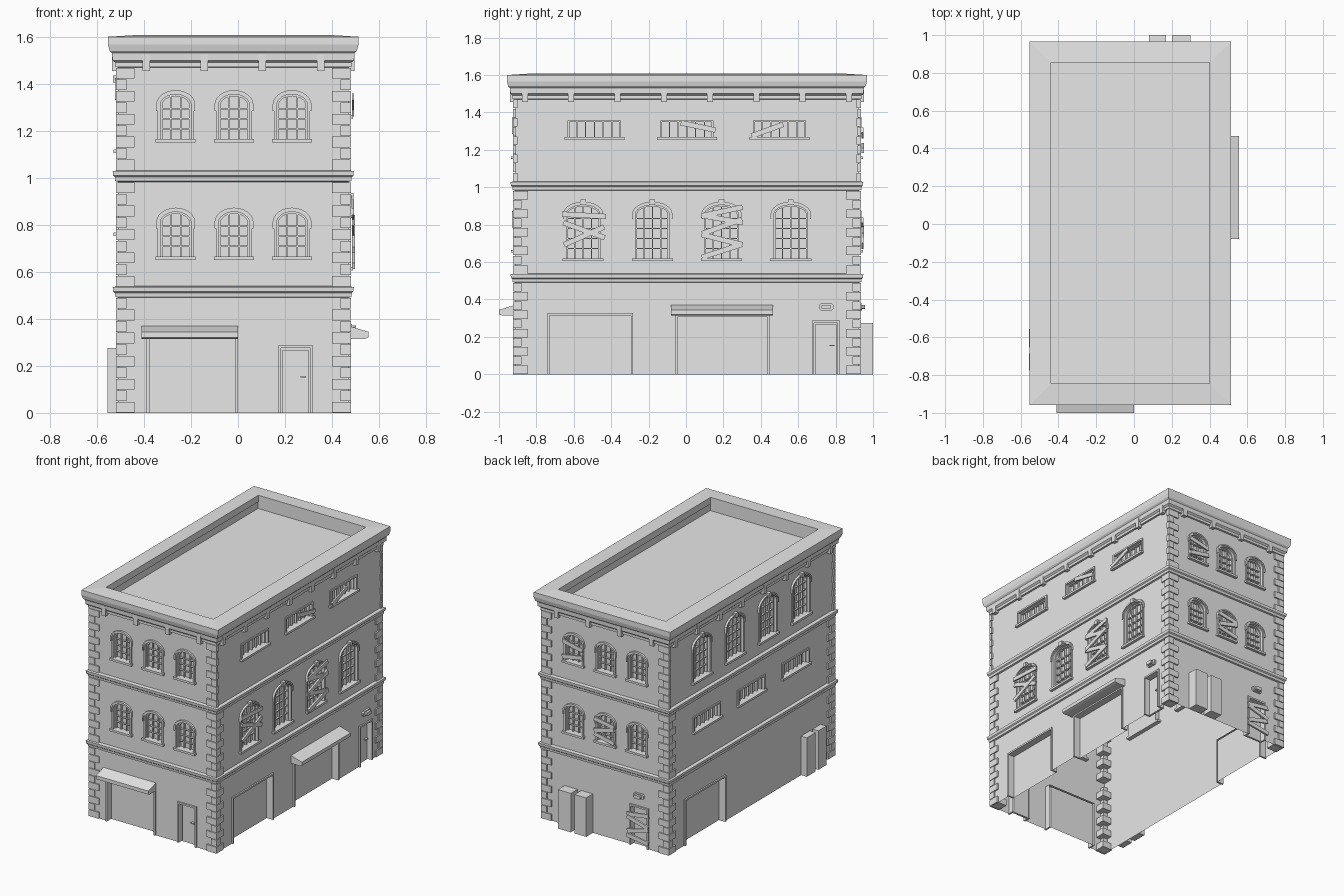
import bpy, bmesh, math
from mathutils import Matrix, Vector

if "Cube" in bpy.data.objects:
    bpy.data.objects.remove(bpy.data.objects["Cube"])

GREY = (0.8, 0.8, 0.8, 1)
stone = bpy.data.materials.new("plain_grey")
stone.use_nodes = True
stone.diffuse_color = GREY
stone.node_tree.nodes["Principled BSDF"].inputs["Base Color"].default_value = GREY

HX, HY, WALL_TOP = 0.49, 0.92, 1.5
CENTRE = Matrix.Translation((-0.02, 0.005, 0))


def side(angle, distance):
    """Frame of one facade: x along the wall, -y outward, z up."""
    return CENTRE @ Matrix.Rotation(math.radians(angle), 4, "Z") @ Matrix.Translation((0, -distance, 0))


def finish(bm, name, frame, recalc=True):
    if recalc:
        bmesh.ops.recalc_face_normals(bm, faces=bm.faces)
    mesh = bpy.data.meshes.new(name)
    bm.to_mesh(mesh)
    bm.free()
    mesh.materials.append(stone)
    obj = bpy.data.objects.new(name, mesh)
    obj.matrix_world = frame
    bpy.context.collection.objects.link(obj)


def add_box(bm, x0, x1, y0, y1, z0, z1, tilt=0):
    mid = Vector((x0 + x1, y0 + y1, z0 + z1)) / 2
    size = Matrix.Diagonal((x1 - x0, y1 - y0, z1 - z0, 1))
    turn = Matrix.Rotation(math.radians(tilt), 4, "Y")
    bmesh.ops.create_cube(bm, size=1, matrix=Matrix.Translation(mid) @ turn @ size)


def boxes(name, frame, items):
    bm = bmesh.new()
    for item in items:
        add_box(bm, *item)
    finish(bm, name, frame)


def prism(name, frame, outline, axis, lo, hi):
    """Extrude an outline along x (axis 0) or y (axis 1)."""
    bm = bmesh.new()
    ends = [[bm.verts.new((d, a, b) if axis == 0 else (a, d, b)) for a, b in outline] for d in (lo, hi)]
    for end in ends:
        bm.faces.new(end)
    for i in range(len(outline)):
        j = (i + 1) % len(outline)
        bm.faces.new((ends[0][i], ends[0][j], ends[1][j], ends[1][i]))
    finish(bm, name, frame)


def opening(u, z0, w, spring, rise, grow=0.0):
    """Path from bottom right, over the head, to bottom left."""
    h, top = w / 2 + grow, z0 + spring
    if rise == 0:
        head = [(u + h, top + grow), (u - h, top + grow)]
    else:
        arc = [math.pi * i / 12 for i in range(13)]
        head = [(u + h * math.cos(a), top + (rise + grow) * math.sin(a)) for a in arc]
    return [(u + h, z0)] + head + [(u - h, z0)]


def surround(bm, inner, outer, front, back=0.0):
    """Raised moulding between two matching paths."""
    loops = [[bm.verts.new((x, y, z)) for x, z in path]
             for path, y in ((inner, back), (inner, front), (outer, front), (outer, back))]
    for a, b in zip(loops, loops[1:]):
        for i in range(len(inner) - 1):
            bm.faces.new((a[i], a[i + 1], b[i + 1], b[i]))
    for i in (0, -1):
        bm.faces.new([loop[i] for loop in loops])


def sweep(name, profile, fill=False):
    """Carry an (offset, height) profile round the building."""
    bm = bmesh.new()
    rings = [[bm.verts.new((sx * (HX + d), sy * (HY + d), z))
              for sx, sy in ((-1, -1), (1, -1), (1, 1), (-1, 1))] for d, z in profile]
    for a, b in zip(rings, rings[1:]):
        for i in range(4):
            j = (i + 1) % 4
            bm.faces.new((a[i], a[j], b[j], b[i]))
    if fill:
        bm.faces.new(rings[-1])
    finish(bm, name, CENTRE, recalc=False)


def wall(name, frame, half, doors, windows):
    """Flat wall with recessed pockets for doors and windows."""
    bm = bmesh.new()
    edges, pockets = [], []

    def make(path):
        return [bm.verts.new((x, 0, z)) for x, z in path]

    rim = make([(half, 0), (half, WALL_TOP), (-half, WALL_TOP), (-half, 0)])
    for path in doors:
        verts = make(path)[::-1]
        rim += verts
        pockets.append((verts, 0.04, False))
    loops = [rim]
    for path in windows:
        verts = make(path)
        loops.append(verts)
        pockets.append((verts, 0.03, True))
    for loop in loops:
        edges += [bm.edges.new((v, loop[i - 1])) for i, v in enumerate(loop)]
    bmesh.ops.triangle_fill(bm, edges=edges, use_beauty=True, normal=(0, -1, 0))
    bm.faces.ensure_lookup_table()
    panel = bm.faces[0]
    for verts, depth, closed in pockets:
        deep = [bm.verts.new(v.co + Vector((0, depth, 0))) for v in verts]
        bm.faces.new(deep)
        for i in range(0 if closed else 1, len(verts)):
            bm.faces.new((verts[i - 1], verts[i], deep[i], deep[i - 1]))
    bmesh.ops.recalc_face_normals(bm, faces=bm.faces)
    panel.normal_update()
    if panel.normal.y > 0:
        bmesh.ops.reverse_faces(bm, faces=bm.faces)
    finish(bm, name, frame, recalc=False)


# Window kinds: width, spring height, rise, columns, rows
KINDS = {"small": (0.13, 0.145, 0.045, 3, 4), "tall": (0.18, 0.235, 0.05, 4, 5), "strip": (0.28, 0.09, 0, 6, 1)}


def window(name, frame, kind, u, z0):
    w, spring, rise, cols, rows = KINDS[kind]
    h = w / 2
    bm = bmesh.new()
    shape = (w, spring, rise)
    surround(bm, opening(u, z0, *shape), opening(u, z0, *shape, 0.012), -0.008)
    surround(bm, opening(u, z0, *shape, -0.008), opening(u, z0, *shape), 0.012, 0.03)
    add_box(bm, u - h - 0.02, u + h + 0.02, -0.02, 0.03, z0 - 0.015, z0)
    if rise:
        low = (u, z0 + spring - 0.025, w, 0.025, rise)
        surround(bm, opening(*low, 0.008), opening(*low, 0.018), -0.014)
    if kind == "tall":
        crown = z0 + spring + rise
        add_box(bm, u - 0.015, u + 0.015, -0.022, 0, crown, crown + 0.03)
    # Glazing bars
    for i in range(1, cols):
        x = u - h + w * i / cols
        top = z0 + spring + rise * math.sqrt(1 - ((x - u) / h) ** 2)
        add_box(bm, x - 0.003, x + 0.003, 0.016, 0.03, z0, top)
    for i in range(1, rows):
        z = z0 + (spring + rise * 0.6) * i / rows
        add_box(bm, u - h, u + h, 0.016, 0.03, z - 0.003, z + 0.003)
    finish(bm, name, frame)


def boards(name, frame, u, z, length, planks):
    """Nailed planks, each given as a height and a tilt."""
    boxes(name, frame, [(u - length / 2, u + length / 2, -0.024 - 0.003 * (i % 2), -0.014, z + dz - 0.014, z + dz + 0.014, tilt)
                        for i, (dz, tilt) in enumerate(planks)])


def door(name, frame, u):
    bm = bmesh.new()
    surround(bm, opening(u, 0, 0.125, 0.275, 0), opening(u, 0, 0.125, 0.275, 0, 0.012), -0.01, 0.04)
    add_box(bm, u - 0.057, u + 0.057, 0.025, 0.04, 0, 0.265)
    add_box(bm, u + 0.02, u + 0.045, 0.008, 0.025, 0.15, 0.156)
    finish(bm, name, frame)


def garage(name, frame, u, w, h):
    bm = bmesh.new()
    surround(bm, opening(u, 0, w, h, 0), opening(u, 0, w, h, 0, 0.012), -0.01, 0.04)
    finish(bm, name, frame)


def awning(name, frame, u0, u1):
    prism(name, frame, [(0, 0.37), (-0.085, 0.345), (-0.085, 0.32), (-0.07, 0.315), (0, 0.315)], 0, u0, u1)


def lamp(name, frame, u):
    for part, grow, depth in (("base", 1, -0.015), ("glass", 0.65, -0.032)):
        outline = [(u + grow * sx * a, 0.36 + grow * sz * b) for sx, sz, a, b in (
            (1, -1, 0.04, 0.008), (1, 1, 0.04, 0.008), (1, 1, 0.03, 0.018), (-1, 1, 0.03, 0.018),
            (-1, 1, 0.04, 0.008), (-1, -1, 0.04, 0.008), (-1, -1, 0.03, 0.018), (1, -1, 0.03, 0.018))]
        prism(f"{name}_{part}", frame, outline, 1, depth, 0)


FRONT, RIGHT, BACK, LEFT = side(0, HY), side(90, HX), side(180, HY), side(270, HX)
SMALL = [("small", u, z) for z in (0.665, 1.165) for u in (-0.245, 0.003, 0.25)]
TALL_U, STRIP_U = (-0.555, -0.185, 0.185, 0.555), (-0.495, 0, 0.495)


def long_side(tall_z, strip_z):
    return [("tall", u, tall_z) for u in TALL_U] + [("strip", u, strip_z) for u in STRIP_U]


# Facades: frame, half width, garages (centre, width, height), doors, windows, bracket count
FACADES = {
    "front": (FRONT, HY, HX, [(-0.175, 0.365, 0.315)], [0.265], SMALL, 4),
    "right": (RIGHT, HX, HY, [(-0.517, 0.435, 0.315), (0.19, 0.48, 0.305)], [0.743], long_side(0.62, 1.268), 8),
    "back": (BACK, HY, HX, [], [0.265], SMALL, 4),
    "left": (LEFT, HX, HY, [(-0.517, 0.435, 0.315)], [], long_side(1.12, 0.768), 8),
}
for label, (frame, _, half, garages, doors, windows, count) in FACADES.items():
    holes = [opening(u, 0, w, h, 0) for u, w, h in garages] + [opening(u, 0, 0.125, 0.275, 0) for u in doors]
    holes.sort(key=lambda path: path[0][0])
    wall(f"{label}_wall", frame, half, holes, [opening(u, z, *KINDS[k][:3]) for k, u, z in windows])
    for i, (u, w, h) in enumerate(garages):
        garage(f"{label}_garage_frame_{i + 1}", frame, u, w, h)
    for u in doors:
        door(f"{label}_door", frame, u)
    for i, (kind, u, z) in enumerate(windows):
        window(f"{label}_{kind}_window_{i + 1}", frame, kind, u, z)
    spots = [(i - (count - 1) / 2) * 0.2475 for i in range(count)]
    boxes(f"{label}_brackets", frame, [(u - 0.016, u + 0.016, -0.026, 0, 1.455, 1.525) for u in spots])

# Awnings, lamps and utility cabinets
awning("front_awning", FRONT, -0.39, 0.02)
awning("right_awning", RIGHT, -0.085, 0.46)
lamp("right_lamp", RIGHT, 0.745)
lamp("back_lamp", BACK, 0.265)
boxes("back_cabinets", BACK, [(-0.32, -0.22, -0.075, 0, 0, 0.275), (-0.19, -0.1, -0.075, 0, 0, 0.275)])
boxes("left_cabinets", LEFT, [(0.56, 0.66, -0.045, 0, 0, 0.275), (0.69, 0.78, -0.045, 0, 0, 0.275)])

# Boarded openings
boards("right_boards_1", RIGHT, -0.55, 0.76, 0.235, [(0.01, 20), (-0.02, -24), (0.09, 3)])
boards("right_boards_2", RIGHT, 0.187, 0.76, 0.225, [(0.11, -12), (0.03, -20), (-0.04, 14), (-0.1, -18), (0.07, 10)])
boards("right_strip_boards_1", RIGHT, 0.06, 1.325, 0.19, [(0, 12)])
boards("right_strip_boards_2", RIGHT, 0.43, 1.305, 0.18, [(0, -20)])
boards("back_boards_1", BACK, -0.245, 1.25, 0.16, [(0.04, 12), (-0.04, -10)])
boards("back_boards_2", BACK, 0.003, 0.75, 0.16, [(0.06, 10), (0.01, -14), (-0.05, 12)])
boards("back_door_boards", BACK, 0.265, 0.14, 0.17, [(0.09, -8), (0.04, 16), (-0.02, -14), (-0.08, 8)])

# String courses, cornice and sunken roof
for i, z in enumerate((0.49, 0.983)):
    sweep(f"string_course_{i + 1}", [(0, z), (0.012, z + 0.003), (0.014, z + 0.02), (0.021, z + 0.026), (0.023, z + 0.045), (0, z + 0.049)])
sweep("cornice_and_roof", [(0, 1.47), (0.012, 1.472), (0.012, 1.49), (0.024, 1.5), (0.026, 1.53), (0.036, 1.54), (0.0425, 1.566),
                           (0.0425, 1.6), (-0.07, 1.607), (-0.07, 1.56), (-0.064, 1.56), (-0.064, 1.51)], fill=True)

# Corner quoins on each storey, alternating long and short
quoins = []
for z0, z1, rows, side_depth in ((0, 0.49, 10, 1), (0.535, 0.983, 9, 1), (1.03, 1.47, 9, 0.2)):
    step = (z1 - z0) / rows
    for row in range(rows):
        reach = 0.035 if row % 2 else 0.07
        for sx in (-1, 1):
            for sy in (-1, 1):
                xs = sorted((sx * (HX + 0.01), sx * (HX - reach)))
                ys = sorted((sy * (HY + 0.01), sy * (HY - reach * side_depth)))
                quoins.append((*xs, *ys, z0 + row * step + 0.002, z0 + (row + 1) * step - 0.002))
boxes("corner_quoins", CENTRE, quoins)
